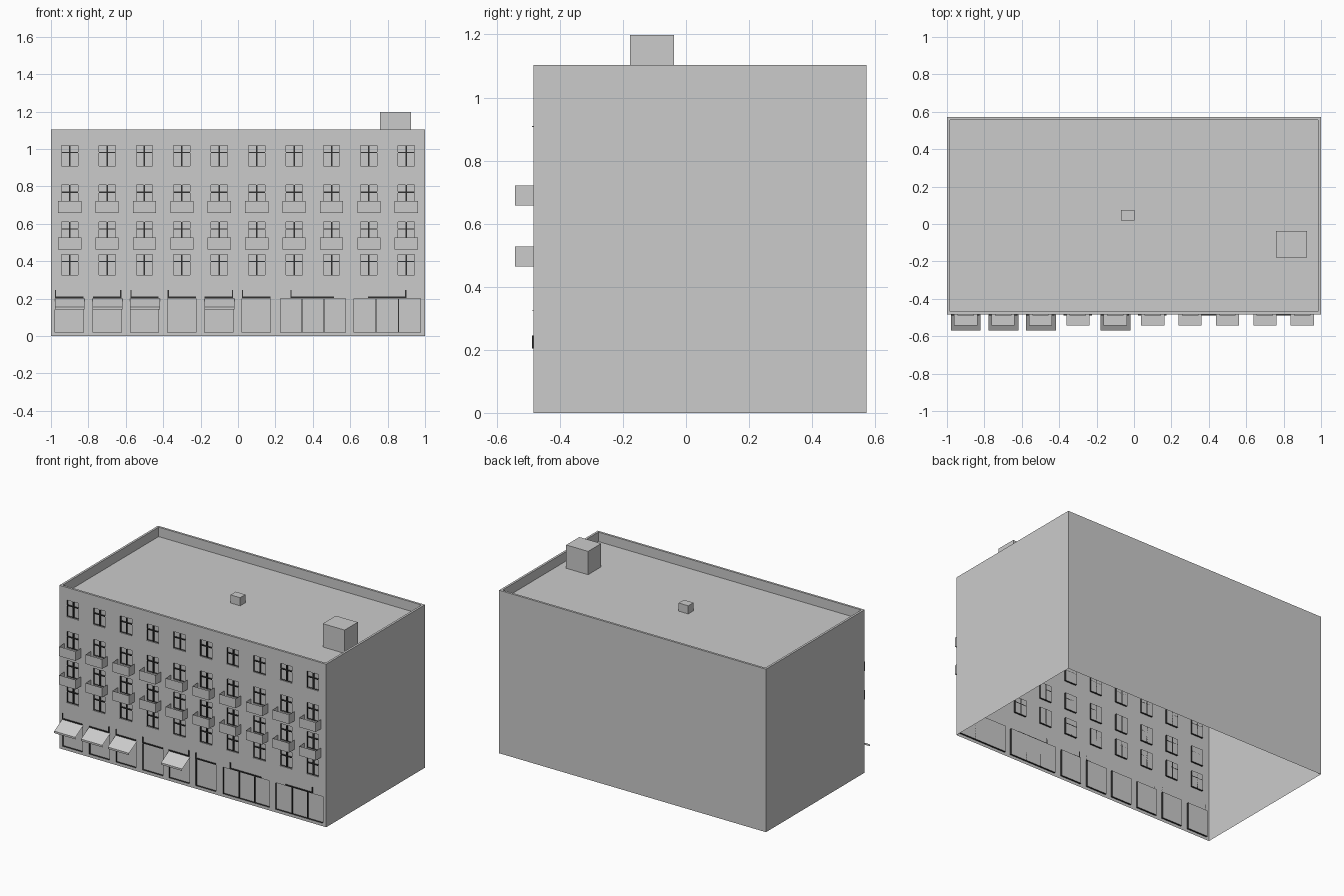
import bpy
import bmesh
from mathutils import Vector

cube = bpy.data.objects.get("Cube")
if cube:
    bpy.data.objects.remove(cube)


def material(name, value):
    mat = bpy.data.materials.new(name)
    mat.use_nodes = True
    mat.diffuse_color = (value, value, value, 1)
    mat.node_tree.nodes["Principled BSDF"].inputs["Base Color"].default_value = (value, value, value, 1)
    return mat


grey = material("plain grey", 0.6)
dark = material("dark frame", 0.03)

X, Y, Z = Vector((1, 0, 0)), Vector((0, 1, 0)), Vector((0, 0, 1))
FRONT, BACK, TOP, ROOF, RIM = -0.484, 0.572, 1.104, 1.04, 0.015
DEPTH = 0.012


def sheet(bm, corner, u, v):
    """Flat quad whose normal points along u x v."""
    c = Vector(corner)
    return bm.faces.new([bm.verts.new(p) for p in (c, c + u, c + u + v, c + v)])


def box(bm, x0, x1, y0, y1, z0, z1):
    made = bmesh.ops.create_cube(bm, size=1)["verts"]
    bmesh.ops.scale(bm, vec=(x1 - x0, y1 - y0, z1 - z0), verts=made)
    bmesh.ops.translate(bm, vec=((x0 + x1) / 2, (y0 + y1) / 2, (z0 + z1) / 2), verts=made)


def finish(name, bm, mat=grey):
    bmesh.ops.remove_doubles(bm, verts=bm.verts, dist=1e-5)
    mesh = bpy.data.meshes.new(name)
    bm.to_mesh(mesh)
    bm.free()
    mesh.materials.append(mat)
    obj = bpy.data.objects.new(name, mesh)
    bpy.context.collection.objects.link(obj)


# Layout: ten window columns in four rows, eight shop fronts
columns = [-0.9 + 0.2 * i for i in range(10)]
row_tops = [0.437, 0.611, 0.807, 1.019]
windows = [(x - 0.044, x + 0.044, t - 0.11, t) for x in columns for t in row_tops]
shops = [(x - 0.076, x + 0.076, 0.02, 0.2) for x in (-0.902, -0.7, -0.5, -0.3, -0.102, 0.098)]
wide_shops = [(0.227, 0.575, 0.02, 0.2), (0.62, 0.976, 0.02, 0.2)]
openings = windows + shops + wide_shops

# Front wall: a grid of panels with openings left out
bm = bmesh.new()
xs = sorted({-1, 1} | {round(v, 4) for o in openings for v in o[:2]})
zs = sorted({0, TOP} | {round(v, 4) for o in openings for v in o[2:]})
for x0, x1 in zip(xs, xs[1:]):
    for z0, z1 in zip(zs, zs[1:]):
        cx, cz = (x0 + x1) / 2, (z0 + z1) / 2
        if not any(a < cx < b and c < cz < d for a, b, c, d in openings):
            sheet(bm, (x0, FRONT, z0), X * (x1 - x0), Z * (z1 - z0))
bmesh.ops.remove_doubles(bm, verts=bm.verts, dist=1e-4)
bmesh.ops.dissolve_limit(bm, angle_limit=0.01, verts=bm.verts, edges=bm.edges)
finish("front_wall", bm)

# Recessed panes, and the dark reveals around them
panes, reveals = bmesh.new(), bmesh.new()
for a, b, c, d in openings:
    w, h, dep = X * (b - a), Z * (d - c), Y * DEPTH
    sheet(panes, (a, FRONT + DEPTH, c), w, h)
    sheet(reveals, (a, FRONT, c), w, dep)
    sheet(reveals, (a, FRONT, d), dep, w)
    sheet(reveals, (a, FRONT, c), dep, h)
    sheet(reveals, (b, FRONT, c), h, dep)
finish("panes", panes)
finish("opening_reveals", reveals, dark)

# Side and back walls, open underneath
bm = bmesh.new()
span = BACK - FRONT
sheet(bm, (1, FRONT, 0), Y * span, Z * TOP)
sheet(bm, (1, BACK, 0), X * -2, Z * TOP)
sheet(bm, (-1, BACK, 0), Y * -span, Z * TOP)
finish("side_and_back_walls", bm)

# Sunken roof inside a thin parapet
bm = bmesh.new()
ix, iy0, iy1 = 1 - RIM, FRONT + RIM, BACK - RIM
drop = Z * (TOP - ROOF)
sheet(bm, (-ix, iy0, ROOF), X * 2 * ix, Y * (iy1 - iy0))
sheet(bm, (-ix, iy1, ROOF), X * 2 * ix, drop)
sheet(bm, (ix, iy0, ROOF), X * -2 * ix, drop)
sheet(bm, (-ix, iy0, ROOF), Y * (iy1 - iy0), drop)
sheet(bm, (ix, iy1, ROOF), Y * (iy0 - iy1), drop)
sheet(bm, (-1, FRONT, TOP), X * 2, Y * RIM)
sheet(bm, (-1, iy1, TOP), X * 2, Y * RIM)
for x in (-1, ix):
    sheet(bm, (x, iy0, TOP), X * RIM, Y * (iy1 - iy0))
finish("roof_and_parapet", bm)

# Roof boxes
bm = bmesh.new()
box(bm, 0.76, 0.924, -0.178, -0.038, ROOF, 1.198)
finish("stair_housing", bm)
bm = bmesh.new()
box(bm, -0.07, 0.002, 0.02, 0.076, ROOF, 1.095)
finish("roof_vent", bm)

# Dark window crosses and grey sills
bm = bmesh.new()
bar_y = (FRONT + 0.004, FRONT + DEPTH)
for a, b, c, d in windows:
    mid = (a + b) / 2
    box(bm, mid - 0.004, mid + 0.004, *bar_y, c, d)
    box(bm, a, b, *bar_y, d - 0.041, d - 0.035)
finish("window_bars", bm, dark)
bm = bmesh.new()
for a, b, c, d in windows:
    box(bm, a, b, FRONT - 0.005, FRONT, c - 0.003, c)
finish("window_sills", bm)

# Mullions of the wide shop fronts
bm = bmesh.new()
for a, b, c, d in wide_shops:
    for k in (1, 2):
        x = a + (b - a) * k / 3
        box(bm, x - 0.003, x + 0.003, *bar_y, c, d)
finish("shop_mullions", bm, dark)

# Open-topped balconies on the two middle rows
bm = bmesh.new()
for x in columns:
    for z in (0.464, 0.657):
        a, b, y, out, h = x - 0.062, x + 0.062, FRONT - 0.058, Y * 0.058, Z * 0.064
        sheet(bm, (a, y, z), X * (b - a), out)
        sheet(bm, (a, y, z), X * (b - a), h)
        sheet(bm, (b, y, z), out, h)
        sheet(bm, (a, y, z), h, out)
finish("balconies", bm)

# Dark rails above the shops, each with one upright end
bm = bmesh.new()
rails = [(a, b) for a, b, c, d in shops] + [(0.28, 0.514), (0.696, 0.9)]
upright_on_right = (1, 4, 7)
for i, (a, b) in enumerate(rails):
    box(bm, a, b, FRONT - 0.005, FRONT, 0.204, 0.211)
    x = b - 0.006 if i in upright_on_right else a
    box(bm, x, x + 0.006, FRONT - 0.005, FRONT, 0.211, 0.246)
finish("shop_rails", bm, dark)

# Sloping awnings with a short hanging edge
bm = bmesh.new()
for i in (0, 1, 2, 4):
    a, b = shops[i][0] - 0.001, shops[i][1] + 0.006
    edge = FRONT - 0.085
    sheet(bm, (a, edge, 0.154), X * (b - a), Vector((0, 0.085, 0.048)))
    sheet(bm, (a, edge, 0.141), X * (b - a), Z * 0.013)
finish("awnings", bm)
